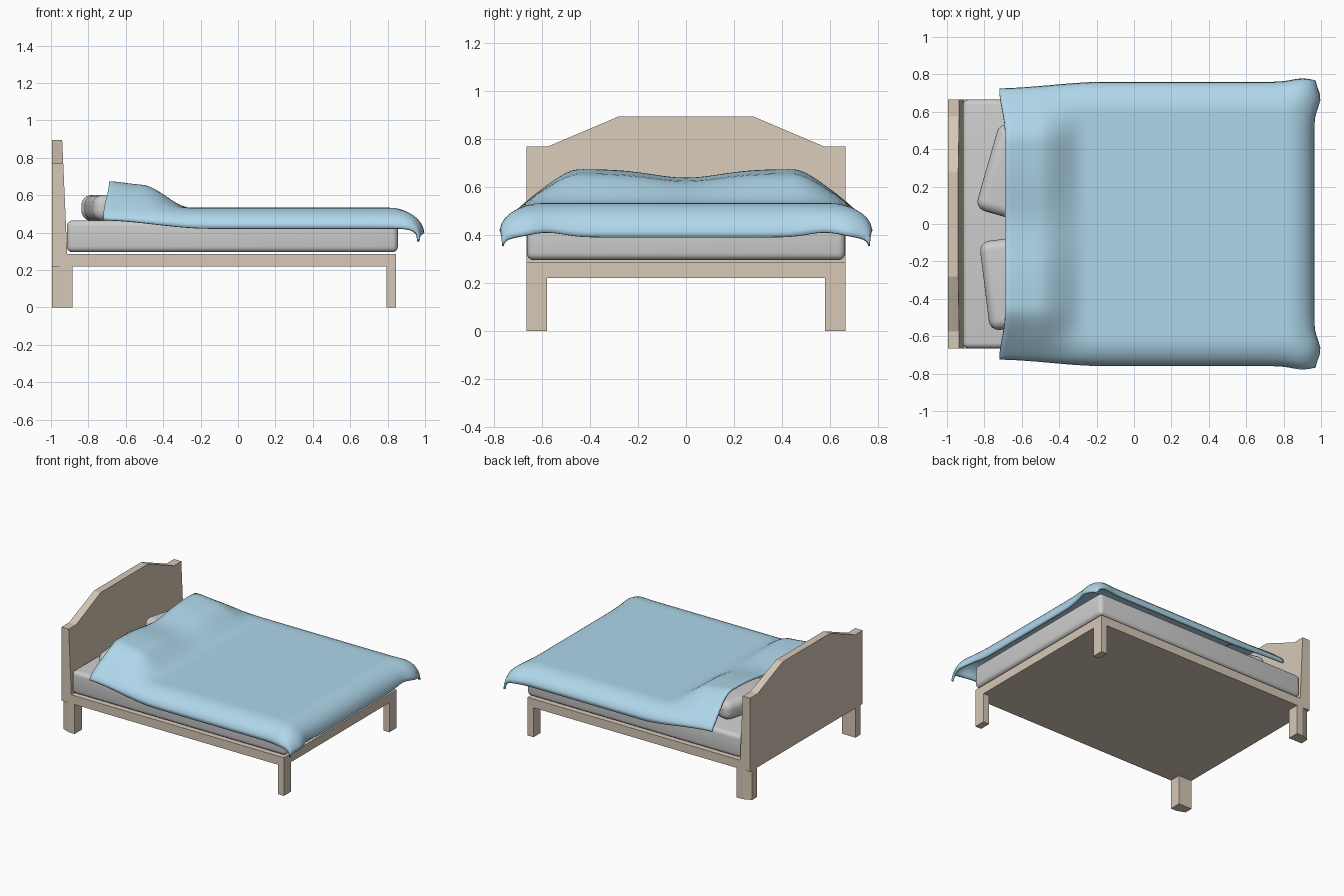
import bpy, bmesh, math
from mathutils import Matrix, Vector

if "Cube" in bpy.data.objects:
    bpy.data.objects.remove(bpy.data.objects["Cube"])


def material(name, rgb):
    m = bpy.data.materials.new(name)
    m.diffuse_color = (*rgb, 1)
    m.use_nodes = True
    m.node_tree.nodes["Principled BSDF"].inputs["Base Color"].default_value = m.diffuse_color
    return m


wood = material("pale_wood", (0.67, 0.58, 0.47))
cloth = material("blue_cloth", (0.43, 0.68, 0.83))


def make(name, bm, mat=None, smooth=False):
    bmesh.ops.recalc_face_normals(bm, faces=bm.faces)
    me = bpy.data.meshes.new(name)
    bm.to_mesh(me)
    bm.free()
    ob = bpy.data.objects.new(name, me)
    bpy.context.collection.objects.link(ob)
    if mat:
        me.materials.append(mat)
    if smooth:
        bpy.ops.object.select_all(action='DESELECT')
        bpy.context.view_layer.objects.active = ob
        ob.select_set(True)
        bpy.ops.object.shade_smooth_by_angle(angle=math.radians(40))
    return ob


def box(name, lo, hi, mat=None, bevel=0, segments=4, rot=None):
    bm = bmesh.new()
    bmesh.ops.create_cube(bm, size=1)
    lo, hi = Vector(lo), Vector(hi)
    bmesh.ops.scale(bm, vec=hi - lo, verts=bm.verts)
    if bevel:
        bmesh.ops.bevel(bm, geom=bm.edges[:], offset=bevel, segments=segments,
                        profile=0.5, affect='EDGES')
    if rot:
        bmesh.ops.rotate(bm, matrix=rot, verts=bm.verts)
    bmesh.ops.translate(bm, vec=(lo + hi) / 2, verts=bm.verts)
    return make(name, bm, mat, smooth=bevel > 0)


def prism(name, lower, upper, mat):
    bm = bmesh.new()
    a = [bm.verts.new(p) for p in lower]
    b = [bm.verts.new(p) for p in upper]
    bm.faces.new(a)
    bm.faces.new(b)
    for i in range(len(a)):
        j = (i + 1) % len(a)
        bm.faces.new((a[i], a[j], b[j], b[i]))
    return make(name, bm, mat)


# Bed base and foot legs
box("bed_base", (-0.975, -0.665, 0.22), (0.845, 0.665, 0.285), wood)
for s, side in ((-1, "right"), (1, "left")):
    y0, y1 = sorted((s * 0.58, s * 0.665))
    box(f"foot_leg_{side}", (0.795, y0, 0), (0.845, y1, 0.22), wood)
    # Head legs with a chamfered rear corner
    plan = [(-0.995, s * 0.58), (-0.885, s * 0.58), (-0.885, s * 0.665),
            (-0.935, s * 0.665), (-0.995, s * 0.64)]
    prism(f"head_leg_{side}", [(x, y, 0) for x, y in plan],
          [(x, y, 0.22) for x, y in plan], wood)

# Headboard with stepped top and leaning front face
half = [(0.665, 0.22), (0.665, 0.77), (0.575, 0.77), (0.28, 0.895)]
outline = half + [(-y, z) for y, z in reversed(half)]
prism("headboard", [(-0.995, y, z) for y, z in outline],
      [(-0.91 - 0.03 * (z - 0.22) / 0.675, y, z) for y, z in outline], wood)

# Mattress
box("mattress", (-0.915, -0.665, 0.295), (0.855, 0.665, 0.465), bevel=0.03)

# Pillows, casually turned
for name, cx, cy, ang in (("pillow_left", -0.63, 0.27, -16), ("pillow_right", -0.64, -0.315, 7)):
    box(name, (cx - 0.16, cy - 0.24, 0.462), (cx + 0.16, cy + 0.24, 0.602),
        bevel=0.055, segments=6, rot=Matrix.Rotation(math.radians(ang), 3, 'Z'))


# Blanket: a sheet draped over the pillows, sides and foot
def step(a, b, v):
    t = min(1, max(0, (v - a) / (b - a)))
    return t * t * (3 - 2 * t)


def bump(v, centre, width):
    return math.exp(-((v - centre) / width) ** 2)


def drape(u, v):
    av, sgn = abs(v), math.copysign(1, v)
    qa = max(0, (u - 0.85) / 0.15)
    qb = max(0, (av - 0.8) / 0.2)
    head = step(-0.2, -0.72, -0.7 + 1.67 * u)
    x = -0.69 + 1.51 * min(u, 0.85) / 0.85 + 0.145 * math.sin(qa * math.pi / 2)
    y = 0.61 * min(av, 0.8) / 0.8 + (0.15 - 0.035 * head) * math.sin(qb * math.pi / 2)
    # hump over the pillows
    across = step(0.73, 0.44, y) * (1 - 0.25 * bump(y, 0, 0.2))
    along = 0.87 * step(-0.25, -0.52, x) + 0.13 * step(-0.5, -0.7, x)
    z = 0.533 + 0.142 * across * along
    # hanging edges
    side_drop = (0.11 - 0.045 * head) * qb ** 1.7
    foot_drop = (0.142 - 0.02 * bump(y, 0.58, 0.1)) * qa ** 1.7
    z -= math.hypot(side_drop, foot_drop)
    # flared corners and curved head hem
    x += 0.032 * qa * bump(y, 0.67, 0.07)
    y += 0.018 * qb * bump(x, 0.9, 0.08)
    x -= 0.03 * step(0.5, 0.73, y) * (1 - min(1, u * 4))
    return x, y * sgn, z


N = 64
bm = bmesh.new()
grid = [[bm.verts.new(drape(i / N, -1 + 2 * j / N)) for j in range(N + 1)]
        for i in range(N + 1)]
for i in range(N):
    for j in range(N):
        bm.faces.new((grid[i][j], grid[i + 1][j], grid[i + 1][j + 1], grid[i][j + 1]))
blanket = make("blanket", bm, cloth, smooth=True)
if blanket.data.polygons[N * N // 2].normal.z < 0:
    blanket.data.flip_normals()
mod = blanket.modifiers.new("thickness", 'SOLIDIFY')
mod.thickness = 0.015
mod.offset = -1
